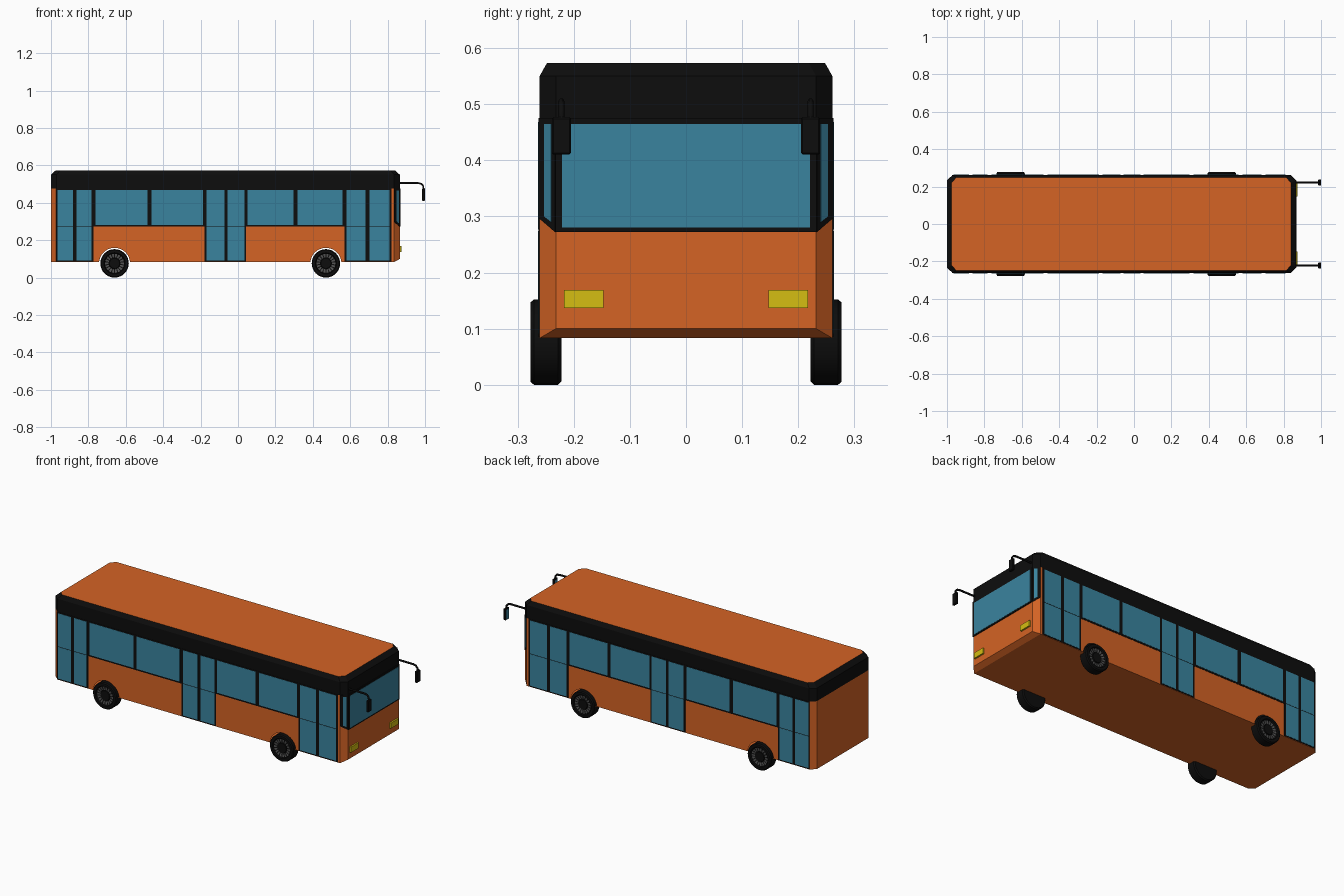
import bpy, bmesh, math
from mathutils import Vector

if "Cube" in bpy.data.objects:
    bpy.data.objects.remove(bpy.data.objects["Cube"])


def material(name, rgb):
    m = bpy.data.materials.new(name)
    m.diffuse_color = (*rgb, 1)
    m.use_nodes = True
    m.node_tree.nodes["Principled BSDF"].inputs["Base Color"].default_value = m.diffuse_color
    return m


ORANGE = material("orange paint", (0.66, 0.125, 0.018))
BLACK = material("black trim", (0.004, 0.004, 0.004))
GLASS = material("blue glass", (0.042, 0.23, 0.345))
YELLOW = material("yellow lamp", (0.66, 0.51, 0.006))
GREY = material("grey rim", (0.09, 0.09, 0.09))

W = 0.261                      # half width of body
ZB, ZW, ZS, ZT = 0.083, 0.475, 0.55, 0.573
AXLES = (-0.66, 0.47)
WHEEL_R = 0.076


def make(name, bm, mats):
    me = bpy.data.meshes.new(name)
    bm.to_mesh(me)
    bm.free()
    ob = bpy.data.objects.new(name, me)
    bpy.context.collection.objects.link(ob)
    for m in mats:
        me.materials.append(m)
    return ob


def add_plate(bm, pts, out, base, top):
    """Thin prism: polygon pts raised from base to top along direction out."""
    out = Vector(out).normalized()
    lo = [bm.verts.new(Vector(p) + out * base) for p in pts]
    hi = [bm.verts.new(Vector(p) + out * top) for p in pts]
    bm.faces.new(lo)
    bm.faces.new(hi)
    n = len(pts)
    for i in range(n):
        bm.faces.new((lo[i], lo[(i + 1) % n], hi[(i + 1) % n], hi[i]))


def plates(name, polys, out, base, top, mat):
    bm = bmesh.new()
    for p in polys:
        add_plate(bm, p, out, base, top)
    bmesh.ops.recalc_face_normals(bm, faces=bm.faces)
    return make(name, bm, [mat])


# Body shell: stacked rings of a corner-cut outline, wheel arches in the sides
def ring(z, ix=0.0, iy=0.0, front_z=None):
    half = [(-1 + ix, 0.235 - iy), (-0.97 + ix * 0.8, W - iy),
            (0.835 - ix * 0.8, W - iy), (0.865 - ix, 0.232 - iy)]
    pts = [(x, -y) for x, y in half] + [(x, y) for x, y in reversed(half)]
    return [(x, y, front_z if front_z and i in (3, 4) else z)
            for i, (x, y) in enumerate(pts)]


bm = bmesh.new()


def face(pts, mi):
    bm.faces.new([bm.verts.new(p) for p in pts]).material_index = mi


rings = [ring(ZB, front_z=0.1), ring(ZW), ring(ZS), ring(ZT, 0.025, 0.013)]
for k in range(3):
    a, b = rings[k], rings[k + 1]
    for i in range(8):
        j = (i + 1) % 8
        if k == 0 and i in (1, 5):
            y = a[i][1]
            pts = [(-0.97, y, ZB)]
            r = 0.083
            a0 = math.asin((ZB - WHEEL_R) / r)
            for cx in AXLES:
                for s in range(21):
                    t = math.pi - a0 - (math.pi - 2 * a0) * s / 20
                    pts.append((cx + r * math.cos(t), y, WHEEL_R + r * math.sin(t)))
            pts += [(0.835, y, ZB), (0.835, y, ZW), (-0.97, y, ZW)]
            face(pts, 0)
        else:
            face((a[i], a[j], b[j], b[i]), 1 if k else 0)
face(rings[3], 0)
f = rings[0]
face((f[0], f[1], f[2], f[5], f[6], f[7]), 0)      # flat underside
face((f[2], f[3], f[4], f[5]), 0)                  # raised front lip
bmesh.ops.remove_doubles(bm, verts=bm.verts, dist=0.0005)
bmesh.ops.recalc_face_normals(bm, faces=bm.faces)
make("bus_body", bm, [ORANGE, BLACK])

# Side doors and windows, the same on both sides
FRAMES = [(-0.972, -0.772, 0.085), (-0.772, -0.178, 0.272), (-0.178, 0.043, 0.085),
          (0.043, 0.569, 0.272), (0.569, 0.822, 0.085)]
DOORS = [(-0.966, -0.882), (-0.864, -0.782), (-0.168, -0.073),
         (-0.056, 0.035), (0.58, 0.683), (0.703, 0.811)]
WINDOWS = [(-0.763, -0.484), (-0.463, -0.188), (0.05, 0.297), (0.318, 0.56)]
for side, s in (("right", -1), ("left", 1)):
    def rect(x0, x1, z0, z1):
        return [(x0, s * W, z0), (x1, s * W, z0), (x1, s * W, z1), (x0, s * W, z1)]
    out = (0, s, 0)
    plates(f"{side}_frames", [rect(a, b, z, ZW) for a, b, z in FRAMES], out, -0.001, 0.0015, BLACK)
    plates(f"{side}_windows", [rect(a, b, 0.281, 0.468) for a, b in WINDOWS], out, 0, 0.0025, GLASS)
    panes = [rect(a, b, z0, z1) for a, b in DOORS for z0, z1 in ((0.091, 0.274), (0.277, 0.468))]
    plates(f"{side}_door_glass", panes, out, 0, 0.0025, GLASS)

    # Windscreen corner on the cut front edge
    def corner(y, z):
        return (0.835 + 0.03 * (W - y) / (W - 0.232), s * y, z)
    out = (0.029, s * 0.03, 0)
    plates(f"{side}_corner_frame",
           [[corner(W, 0.297), corner(0.232, 0.272), corner(0.232, ZW), corner(W, ZW)]],
           out, -0.001, 0.002, BLACK)
    plates(f"{side}_corner_glass",
           [[corner(0.251, 0.3), corner(0.238, 0.29), corner(0.238, 0.465), corner(0.251, 0.465)]],
           out, 0, 0.003, GLASS)


# Windscreen and headlights
def front_rect(y0, y1, z0, z1, x=0.865):
    return [(x, y0, z0), (x, y1, z0), (x, y1, z1), (x, y0, z1)]


FWD = (1, 0, 0)
plates("windscreen_frame", [front_rect(-0.233, 0.233, 0.272, ZW)], FWD, -0.001, 0.004, BLACK)
plates("windscreen_glass", [front_rect(-0.221, 0.221, 0.28, 0.465)], FWD, 0, 0.005, GLASS)
plates("headlights", [front_rect(-0.217, -0.147, 0.137, 0.169),
                      front_rect(0.147, 0.217, 0.137, 0.169)], FWD, -0.001, 0.009, YELLOW)

# Mirrors: bent arm, housing and glass facing the driver
for side, s in (("right", -1), ("left", 1)):
    cu = bpy.data.curves.new(f"{side}_mirror_arm", "CURVE")
    cu.dimensions = "3D"
    cu.bevel_depth = 0.0055
    cu.bevel_resolution = 1
    cu.use_fill_caps = True
    sp = cu.splines.new("POLY")
    path = [(0.86, 0.505), (0.965, 0.505), (0.981, 0.501), (0.99, 0.49), (0.992, 0.47)]
    sp.points.add(len(path) - 1)
    for p, (x, z) in zip(sp.points, path):
        p.co = (x, s * 0.222, z, 1)
    cu.materials.append(BLACK)
    arm = bpy.data.objects.new(f"{side}_mirror_arm", cu)
    bpy.context.collection.objects.link(arm)
    bpy.ops.object.select_all(action="DESELECT")
    arm.select_set(True)
    bpy.context.view_layer.objects.active = arm
    bpy.ops.object.convert(target="MESH")
    y0, y1 = sorted((s * 0.205, s * 0.239))
    housing = plates(f"{side}_mirror_housing", [front_rect(y0, y1, 0.41, 0.477, 0.985)],
                     FWD, 0, 0.015, BLACK)
    bev = housing.modifiers.new("bevel", "BEVEL")
    bev.width = 0.003
    bev.segments = 1
    plates(f"{side}_mirror_glass", [front_rect(y0 + 0.005, y1 - 0.005, 0.416, 0.471, 0.985)],
           (-1, 0, 0), -0.001, 0.001, GLASS)

# Wheels: lathed tyre with a recessed hub and a ring of grey rim teeth
PROFILE = [(0, 0.222), (0.07, 0.222), (WHEEL_R, 0.228), (WHEEL_R, 0.271), (0.071, 0.277),
           (0.057, 0.277), (0.053, 0.27), (0.029, 0.266), (0.027, 0.271), (0, 0.271)]
SEG = 32
for side, s in (("right", -1), ("left", 1)):
    for pos, cx in zip(("rear", "front"), AXLES):
        def at(r, y, t):
            return (cx + r * math.cos(t), s * y, WHEEL_R + r * math.sin(t))
        bm = bmesh.new()
        loops = [[bm.verts.new(at(r, y, 2 * math.pi * i / SEG)) for i in range(SEG)]
                 for r, y in PROFILE[1:-1]]
        for a, b in zip(loops, loops[1:]):
            for i in range(SEG):
                j = (i + 1) % SEG
                bm.faces.new((a[i], a[j], b[j], b[i]))
        bm.faces.new(loops[0])
        bm.faces.new(loops[-1])
        bmesh.ops.recalc_face_normals(bm, faces=bm.faces)
        wheel = make(f"{side}_{pos}_wheel", bm, [BLACK])
        bpy.ops.object.select_all(action="DESELECT")
        wheel.select_set(True)
        bpy.context.view_layer.objects.active = wheel
        bpy.ops.object.shade_smooth_by_angle(angle=math.radians(30))
        teeth = []
        for i in range(18):
            t, d = 2 * math.pi * i / 18, 0.11
            teeth.append([at(0.032, 0.2667, t - d), at(0.051, 0.2698, t - d),
                          at(0.051, 0.2698, t + d), at(0.032, 0.2667, t + d)])
        plates(f"{side}_{pos}_rim_teeth", teeth, (0, s, 0), -0.001, 0.0015, GREY)
